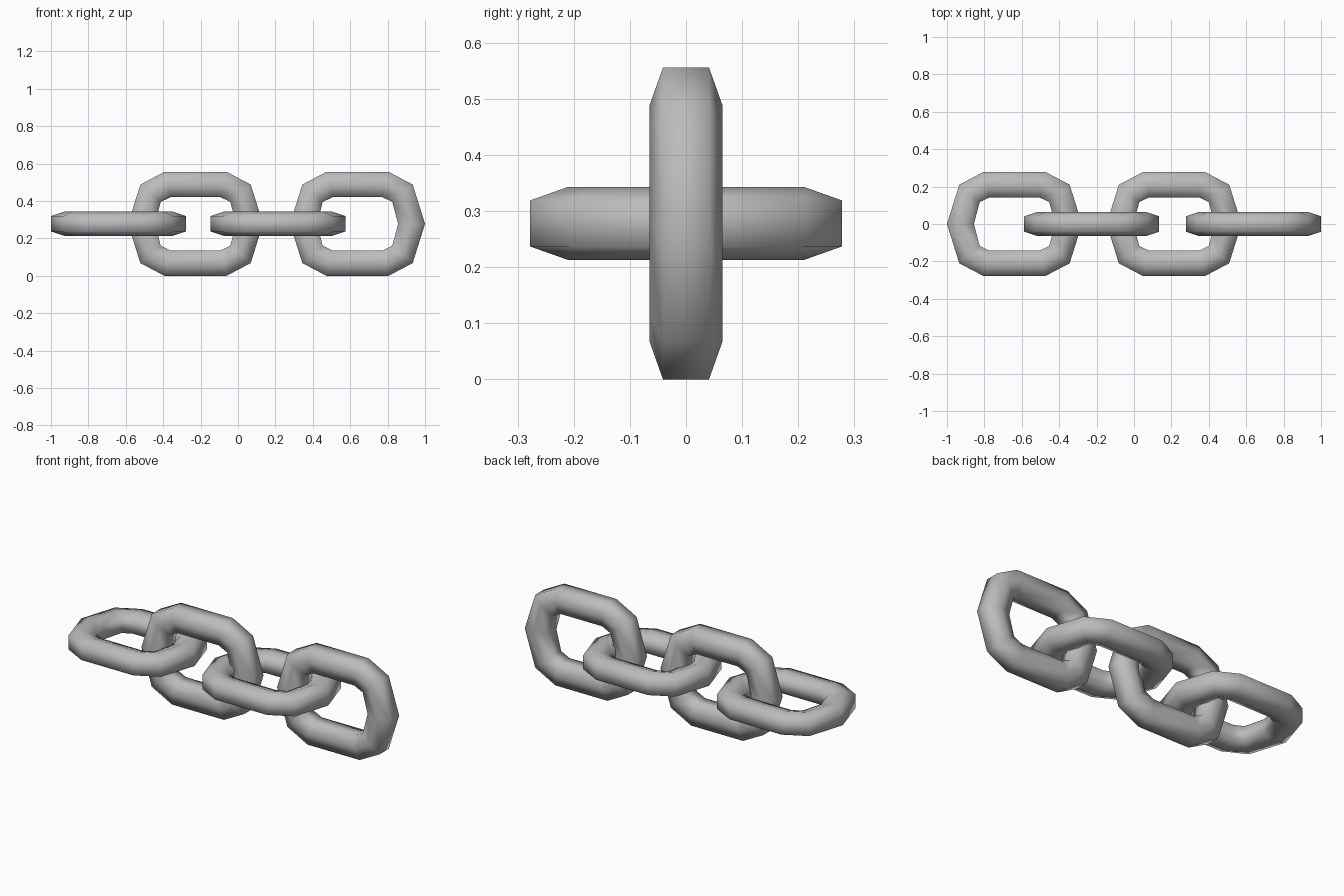
import bpy, bmesh
from mathutils import Vector

cube = bpy.data.objects.get("Cube")
if cube:
    bpy.data.objects.remove(cube, do_unlink=True)

steel = bpy.data.materials.new("steel_grey")
steel.use_nodes = True
colour = (0.5, 0.5, 0.5, 1)
steel.diffuse_color = colour
steel.node_tree.nodes["Principled BSDF"].inputs["Base Color"].default_value = colour

CENTRE_Z = 0.278
# One quarter of the link outline: (outer point, inner point)
QUARTER = [((0.361, 0), (0.217, 0)),
           ((0.295, 0.21), (0.186, 0.117)),
           ((0.166, 0.278), (0.132, 0.143))]


def mirrored(pair, sx, sy):
    return [Vector((p[0] * sx, p[1] * sy)) for p in pair]


# Full ring of outline stations, in order around the link
STATIONS = ([mirrored(p, 1, 1) for p in QUARTER]
            + [mirrored(p, -1, 1) for p in reversed(QUARTER)]
            + [mirrored(p, -1, -1) for p in QUARTER[1:]]
            + [mirrored(p, 1, -1) for p in reversed(QUARTER[1:])])

# Six-sided section: (blend from outer to inner, sideways offset)
SECTION = [(0, -0.041), (0, 0.041), (0.5, 0.065),
           (1, 0.041), (1, -0.041), (0.5, -0.065)]


def make_link(name, x, upright):
    bm = bmesh.new()
    rings = []
    for outer, inner in STATIONS:
        ring = []
        for t, side in SECTION:
            p = outer.lerp(inner, t)
            co = (p.x, -side, p.y) if upright else (p.x, p.y, side)
            ring.append(bm.verts.new(co))
        rings.append(ring)
    for i, a in enumerate(rings):
        b = rings[(i + 1) % len(rings)]
        for j in range(len(SECTION)):
            k = (j + 1) % len(SECTION)
            bm.faces.new((a[j], b[j], b[k], a[k])).smooth = True
    bmesh.ops.recalc_face_normals(bm, faces=bm.faces)
    mesh = bpy.data.meshes.new(name)
    bm.to_mesh(mesh)
    bm.free()
    mesh.materials.append(steel)
    link = bpy.data.objects.new(name, mesh)
    link.location = (x, 0, CENTRE_Z)
    bpy.context.collection.objects.link(link)


# Chain of alternating flat and upright links
for n, x in enumerate((-0.639, -0.227, 0.214, 0.639)):
    upright = n % 2 == 1
    make_link(f"{'upright' if upright else 'flat'}_link_{n // 2 + 1}", x, upright)
